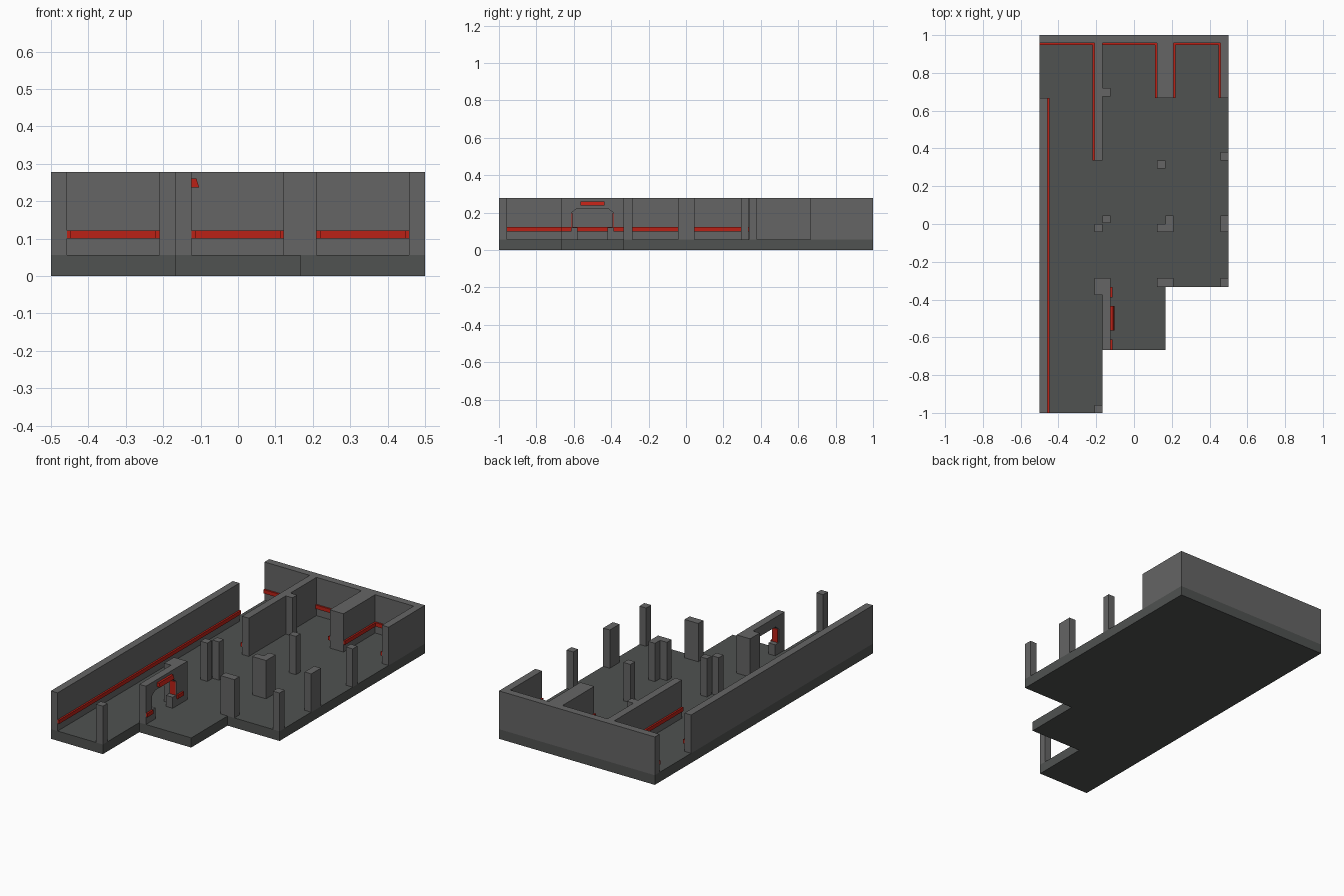
import bpy, bmesh
from mathutils import Vector

if "Cube" in bpy.data.objects:
    bpy.data.objects.remove(bpy.data.objects["Cube"])

FLOOR, TOP = 0.056, 0.278      # floor surface and wall top
T, R = 0.043, 0.01             # wall thickness, rail depth
C = 1 / 3                      # floor tile size


def material(name, color):
    m = bpy.data.materials.new(name)
    m.diffuse_color = (*color, 1)
    m.use_nodes = True
    m.node_tree.nodes["Principled BSDF"].inputs["Base Color"].default_value = m.diffuse_color
    return m


wall_mat = material("wall_grey", (0.13, 0.13, 0.13))
floor_mat = material("floor_grey", (0.08, 0.085, 0.082))
red = material("red_trim", (0.5, 0.015, 0.008))


def prism(name, points, direction, mat):
    """Extrude a closed 3D outline along a direction."""
    bm = bmesh.new()
    face = bm.faces.new([bm.verts.new(p) for p in points])
    ext = bmesh.ops.extrude_face_region(bm, geom=[face])
    moved = [g for g in ext["geom"] if isinstance(g, bmesh.types.BMVert)]
    bmesh.ops.translate(bm, verts=moved, vec=Vector(direction))
    bmesh.ops.recalc_face_normals(bm, faces=bm.faces)
    mesh = bpy.data.meshes.new(name)
    bm.to_mesh(mesh)
    bm.free()
    mesh.materials.append(mat)
    obj = bpy.data.objects.new(name, mesh)
    bpy.context.collection.objects.link(obj)
    return obj


def column(name, outline, z0=FLOOR, z1=TOP, mat=wall_mat):
    return prism(name, [(x, y, z0) for x, y in outline], (0, 0, z1 - z0), mat)


def box(name, x0, x1, y0, y1, z0=FLOOR, z1=TOP, mat=wall_mat):
    return column(name, [(x0, y0), (x1, y0), (x1, y1), (x0, y1)], z0, z1, mat)


def rail(name, x0, x1, y0, y1):
    return box(name, x0, x1, y0, y1, 0.1, 0.122, red)


# Stepped floor slab
column("floor", [(-0.5, -1), (-C / 2, -1), (-C / 2, -2 * C), (C / 2, -2 * C),
                 (C / 2, -C), (0.5, -C), (0.5, 1), (-0.5, 1)], 0, FLOOR, floor_mat)

# Back wall with its side walls and partitions as one outline
b, y1, ye = 1 - T, 2 * C, 0.337
column("back_walls", [(-0.5, 1), (-0.5, b), (-0.21, b), (-0.21, ye), (-C / 2, ye),
                      (-C / 2, 0.676), (-0.124, 0.676), (-0.124, 0.719), (-C / 2, 0.719),
                      (-C / 2, b), (0.122, b), (0.122, y1), (0.21, y1), (0.21, b),
                      (0.5 - T, b), (0.5 - T, y1), (0.5, y1), (0.5, 1)])
box("left_wall", -0.5, -0.5 + T, -1, y1)

# Free-standing posts
posts = [(0.122, C / 2, 0.293, 0.335), (0.457, 0.5, 0.337, 0.38),
         (-C / 2, -0.124, 0.005, 0.046), (-0.21, -C / 2, -0.043, 0),
         (0.457, 0.5, -0.043, 0.046), (0.122, 0.21, -C, -0.287),
         (0.457, 0.5, -C, -0.287), (-0.21, -C / 2, -1, -0.957)]
for i, p in enumerate(posts):
    box(f"post_{i + 1}", *p)
column("corner_post", [(0.122, -0.043), (0.21, -0.043), (0.21, 0.046), (C / 2, 0.046),
                       (C / 2, 0), (0.122, 0)])
box("doorway_post", -0.21, -0.124, -0.376, -0.287)

# Doorway wall with a chamfered opening
wx0, wx1, mid, hw = -C / 2, -0.124, -0.5, 0.112
door = [(-2 * C, FLOOR), (mid - hw, FLOOR), (mid - hw, 0.2), (mid - hw + 0.03, 0.222),
        (mid + hw - 0.03, 0.222), (mid + hw, 0.2), (mid + hw, FLOOR),
        (-0.376, FLOOR), (-0.376, TOP), (-2 * C, TOP)]
prism("doorway_wall", [(wx0, y, z) for y, z in door], (wx1 - wx0, 0, 0), wall_mat)

# Low jamb blocks and red jamb panels on both sides of the opening
for side, s in (("front", -1), ("back", 1)):
    def span(inner, outer):
        return sorted((mid + s * inner, mid + s * outer))
    box(f"jamb_block_{side}", wx0, wx1, *span(hw - 0.033, hw), FLOOR, 0.12)
    box(f"jamb_panel_{side}", wx0 + 0.004, wx1 - 0.004, *span(hw - 0.004, hw), 0.12, 0.197, red)
    rail(f"doorway_rail_{side}", wx1, wx1 + R, *span(hw, C / 2))

# Sloped red light over the doorway
light = [(wx1, 0.237), (-0.104, 0.237), (-0.111, 0.26), (wx1, 0.26)]
prism("doorway_light", [(x, -0.565, z) for x, z in light], (0, 0.13, 0), red)

# Red rails along the walls
rail("left_rail", -0.5 + T, -0.5 + T + R, -1, y1)
for i, (a, c) in enumerate([(-0.5, -0.21), (-C / 2, 0.122), (0.21, 0.457)]):
    rail(f"back_rail_{i + 1}", a, c, b - R, b)
rail("partition_rail", -0.21 - R, -0.21, ye, b - R)
for i, x in enumerate([0.122 - R, 0.21, 0.457 - R]):
    rail(f"side_rail_{i + 1}", x, x + R, y1, b - R)
